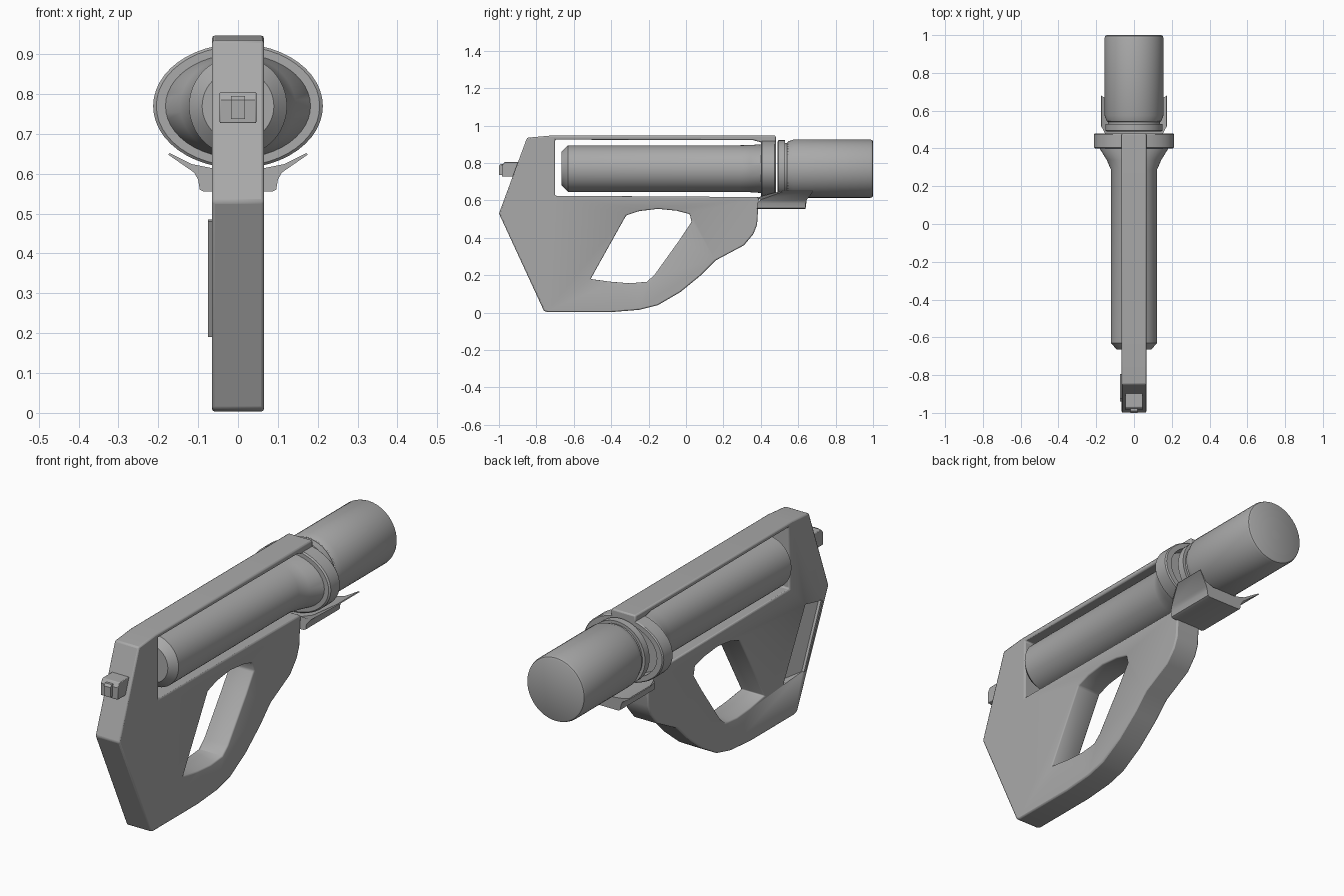
import bpy, bmesh, math

if "Cube" in bpy.data.objects:
    bpy.data.objects.remove(bpy.data.objects["Cube"])

grey = bpy.data.materials.new("plain_grey")
grey.use_nodes = True
grey.diffuse_color = (0.4, 0.4, 0.4, 1)
grey.node_tree.nodes["Principled BSDF"].inputs["Base Color"].default_value = (0.4, 0.4, 0.4, 1)


def finish(name, bm):
    """Turn a bmesh into a named, shaded object."""
    bmesh.ops.recalc_face_normals(bm, faces=bm.faces)
    mesh = bpy.data.meshes.new(name)
    bm.to_mesh(mesh)
    bm.free()
    mesh.materials.append(grey)
    ob = bpy.data.objects.new(name, mesh)
    bpy.context.collection.objects.link(ob)
    activate(ob)
    bpy.ops.object.shade_smooth_by_angle(angle=math.radians(30))
    return ob


def activate(ob):
    bpy.ops.object.select_all(action="DESELECT")
    ob.select_set(True)
    bpy.context.view_layer.objects.active = ob


def prism(name, outline, x0, x1):
    """Side outline (y, z) extruded from x0 to x1."""
    bm = bmesh.new()
    ends = [[bm.verts.new((x, y, z)) for y, z in outline] for x in (x0, x1)]
    for ring in ends:
        bm.faces.new(ring)
    n = len(outline)
    for i in range(n):
        j = (i + 1) % n
        bm.faces.new((ends[0][i], ends[0][j], ends[1][j], ends[1][i]))
    return finish(name, bm)


def lathe(name, profile, closed=False, z=0.77, sides=48):
    """Oval sections (y, x radius, z radius) joined along y."""
    bm = bmesh.new()
    rings = []
    for y, rx, rz in profile:
        angles = [math.tau * i / sides for i in range(sides)]
        rings.append([bm.verts.new((rx * math.cos(a), y, z + rz * math.sin(a))) for a in angles])
    pairs = list(zip(rings, rings[1:]))
    if closed:
        pairs.append((rings[-1], rings[0]))
    else:
        bm.faces.new(rings[0])
        bm.faces.new(rings[-1])
    for a, b in pairs:
        for i in range(sides):
            j = (i + 1) % sides
            bm.faces.new((a[i], a[j], b[j], b[i]))
    return finish(name, bm)


def cut(ob, cutter):
    cutter.hide_render = True
    mod = ob.modifiers.new("cut", "BOOLEAN")
    mod.object = cutter
    mod.solver = "EXACT"
    activate(ob)
    bpy.ops.object.modifier_apply(modifier=mod.name)
    bpy.data.objects.remove(cutter)


def bevel(ob, width):
    mod = ob.modifiers.new("soft_edges", "BEVEL")
    mod.width = width
    mod.segments = 2
    mod.limit_method = "ANGLE"
    mod.angle_limit = math.radians(40)
    activate(ob)
    bpy.ops.object.modifier_apply(modifier=mod.name)


# Body: stock, top rail and lower grip in one outline
body = prism("body", [
    (-.76, .01), (-1, .53), (-.85, .935), (-.72, .947), (.48, .947), (.48, .9),
    (.42, .905), (.36, .922), (-.7, .925), (-.7, .625), (.39, .618),
    (.38, .47), (.36, .42), (.31, .36), (.16, .28), (.08, .2), (-.03, .11),
    (-.15, .04), (-.25, .015), (-.4, .003), (-.74, .003)], -.065, .065)

# Grip opening
cut(body, prism("grip_cutter", [
    (-.51, .18), (-.32, .52), (-.25, .543), (-.15, .555), (-.05, .545), (.02, .527),
    (.03, .485), (-.03, .395), (-.17, .2), (-.21, .165), (-.3, .157), (-.4, .165)], -.2, .2))
bevel(body, .007)

# Sloped pocket on one side of the stock, with a raised rear lip
pocket = prism("pocket_cutter", [(-.93, .48), (-.82, .505), (-.65, .18), (-.80, .19)], -.1, -.064)
for v in pocket.data.vertices:
    if v.co.x > -.08 and v.co.y in (max(w.co.y for w in pocket.data.vertices if abs(w.co.z - v.co.z) < .03),):
        v.co.x = -.02
cut(body, pocket)
prism("pocket_lip", [(-.94, .48), (-.925, .485), (-.795, .19), (-.81, .19)], -.075, -.06)

# Inner tube flaring into the oval collar
lathe("inner_tube", [
    (-.665, .09, .09), (-.655, .1, .1), (-.63, .123, .125), (.29, .123, .125),
    (.34, .145, .126), (.4, .182, .13), (.42, .182, .13)])
lathe("oval_collar", [
    (.4, .205, .15), (.406, .213, .156), (.474, .213, .156), (.48, .208, .152),
    (.48, .18, .13), (.4, .18, .13)], closed=True)

# Front canister with its disc and neck
lathe("front_canister", [
    (.49, .145, .145), (.495, .152, .152), (.53, .152, .152), (.53, .138, .138),
    (.54, .138, .138), (.545, .145, .145), (.575, .156, .156), (.985, .156, .156),
    (.996, .152, .152), (1, .145, .145)])

# Winged cradle under the canister, wings swept forward
half = [(.085, .555), (.096, .56), (.1, .585), (.11, .603), (.175, .648),
        (.172, .652), (.115, .624), (.065, .614)]
cradle = bmesh.new()
section = half + [(-x, z) for x, z in reversed(half)]
loops = []
for base, sweep in ((.38, .14), (.64, .04)):
    loops.append([cradle.verts.new((x, base + sweep * max(0, abs(x) - .1) / .075, z))
                  for x, z in section])
    cradle.faces.new(loops[-1])
for i in range(len(section)):
    j = (i + 1) % len(section)
    cradle.faces.new((loops[0][i], loops[0][j], loops[1][j], loops[1][i]))
finish("winged_cradle", cradle)

# Small block on the rear of the stock
rear = prism("rear_block", [(-.985, .727), (-.985, .785), (-.97, .805), (-.88, .805), (-.88, .727)], -.046, .046)
bevel(rear, .003)
prism("rear_button", [(-1, .737), (-1, .785), (-.99, .795), (-.97, .795), (-.97, .737)], -.018, .018)
